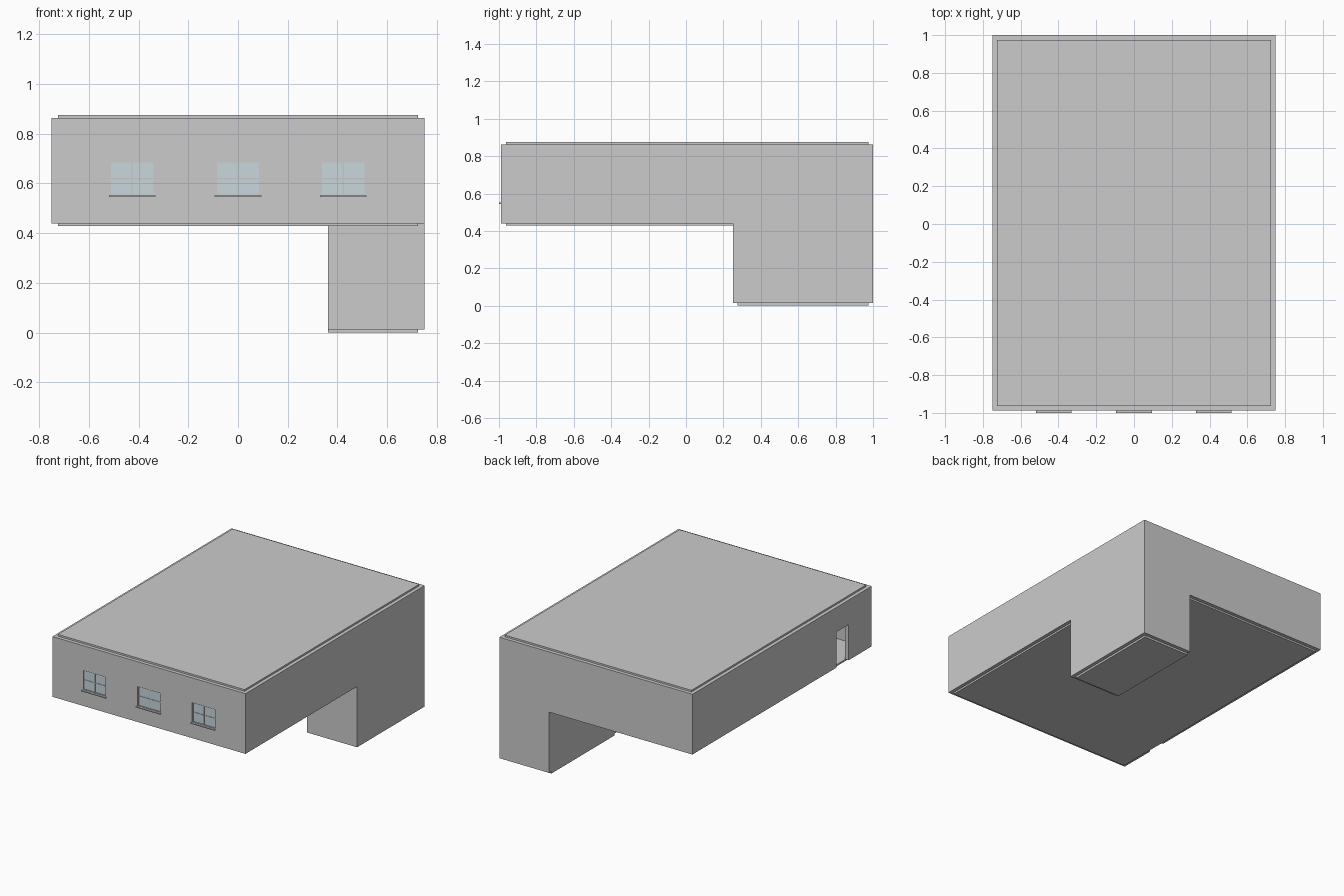
import bpy, bmesh

if "Cube" in bpy.data.objects:
    bpy.data.objects.remove(bpy.data.objects["Cube"])

W = 0.03                      # wall thickness
YF = -0.988                   # outer face of the front wall
Z0, Z1, Z2, Z3, Z4, Z5 = 0.0, 0.0135, 0.428, 0.44, 0.863, 0.875


def boxes(name, spans, mat=None):
    """One object from axis-aligned boxes (x0, x1, y0, y1, z0, z1)."""
    bm = bmesh.new()
    for x0, x1, y0, y1, z0, z1 in spans:
        vs = bmesh.ops.create_cube(bm, size=1)["verts"]
        for v in vs:
            v.co.x = x1 if v.co.x > 0 else x0
            v.co.y = y1 if v.co.y > 0 else y0
            v.co.z = z1 if v.co.z > 0 else z0
    me = bpy.data.meshes.new(name)
    bm.to_mesh(me)
    bm.free()
    ob = bpy.data.objects.new(name, me)
    bpy.context.collection.objects.link(ob)
    if mat:
        me.materials.append(mat)
    return ob


def cut(target, span):
    """Subtract a box from the target and remove the cutter."""
    cutter = boxes("cutter", [span])
    cutter.hide_render = True
    mod = target.modifiers.new("cut", "BOOLEAN")
    mod.operation = "DIFFERENCE"
    mod.solver = "EXACT"
    mod.object = cutter
    bpy.context.view_layer.objects.active = target
    bpy.ops.object.modifier_apply(modifier=mod.name)
    bpy.data.objects.remove(cutter)


def room(name, x0, x1, y0, y1, z0, z1):
    """Ring of four walls, open above and below."""
    ob = boxes(name, [(x0, x1, y0, y1, z0, z1)])
    cut(ob, (x0 + W, x1 - W, y0 + W, y1 - W, z0 - 0.1, z1 + 0.1))
    return ob


glass = bpy.data.materials.new("glass")
glass.diffuse_color = (0.58, 0.68, 0.72, 1)
glass.use_nodes = True
glass.node_tree.nodes["Principled BSDF"].inputs["Base Color"].default_value = glass.diffuse_color

# Walls of both storeys
upper = room("upper_walls", -0.75, 0.75, YF, 1, Z3, Z4)
room("lower_walls", 0.362, 0.75, 0.25, 1, Z1, Z3)

# Floor and roof slabs, set in from the outer wall faces
boxes("lower_floor", [(0.362, 0.725, 0.275, 0.975, Z0, Z1)])
boxes("upper_floor", [(-0.725, 0.725, YF + 0.025, 0.975, Z2, Z3)])
boxes("roof", [(-0.725, 0.725, YF + 0.025, 0.975, Z4, Z5)])

# Open doorway in the left wall
cut(upper, (-0.85, -0.65, -0.733, -0.60, Z3 - 0.05, 0.69))

# Three windows with frame, bars, panes and sill
B, T, H = 0.551, 0.689, 0.089
for i, cx in enumerate((-0.425, 0.0, 0.423), 1):
    l, r = cx - H, cx + H
    cut(upper, (l, r, YF - 0.1, YF + 0.1, B, T))
    f0, f1, t = YF + 0.005, YF + 0.02, 0.004
    boxes(f"window_frame_{i}", [
        (l, l + t, f0, f1, B, T), (r - t, r, f0, f1, B, T),
        (l, r, f0, f1, B, B + t), (l, r, f0, f1, T - t, T),
        (cx - 0.003, cx + 0.003, f0, f1, B, T),
        (l, r, f0 + 0.002, f1, 0.617, 0.622)])
    boxes(f"window_glass_{i}", [(l, r, YF + 0.010, YF + 0.014, B, T)], glass)
    boxes(f"window_sill_{i}", [(l - 0.005, r + 0.005, -1.0, YF + 0.001, 0.545, B),
                               (l, r, YF, YF + 0.02, 0.548, B + 0.001)])
